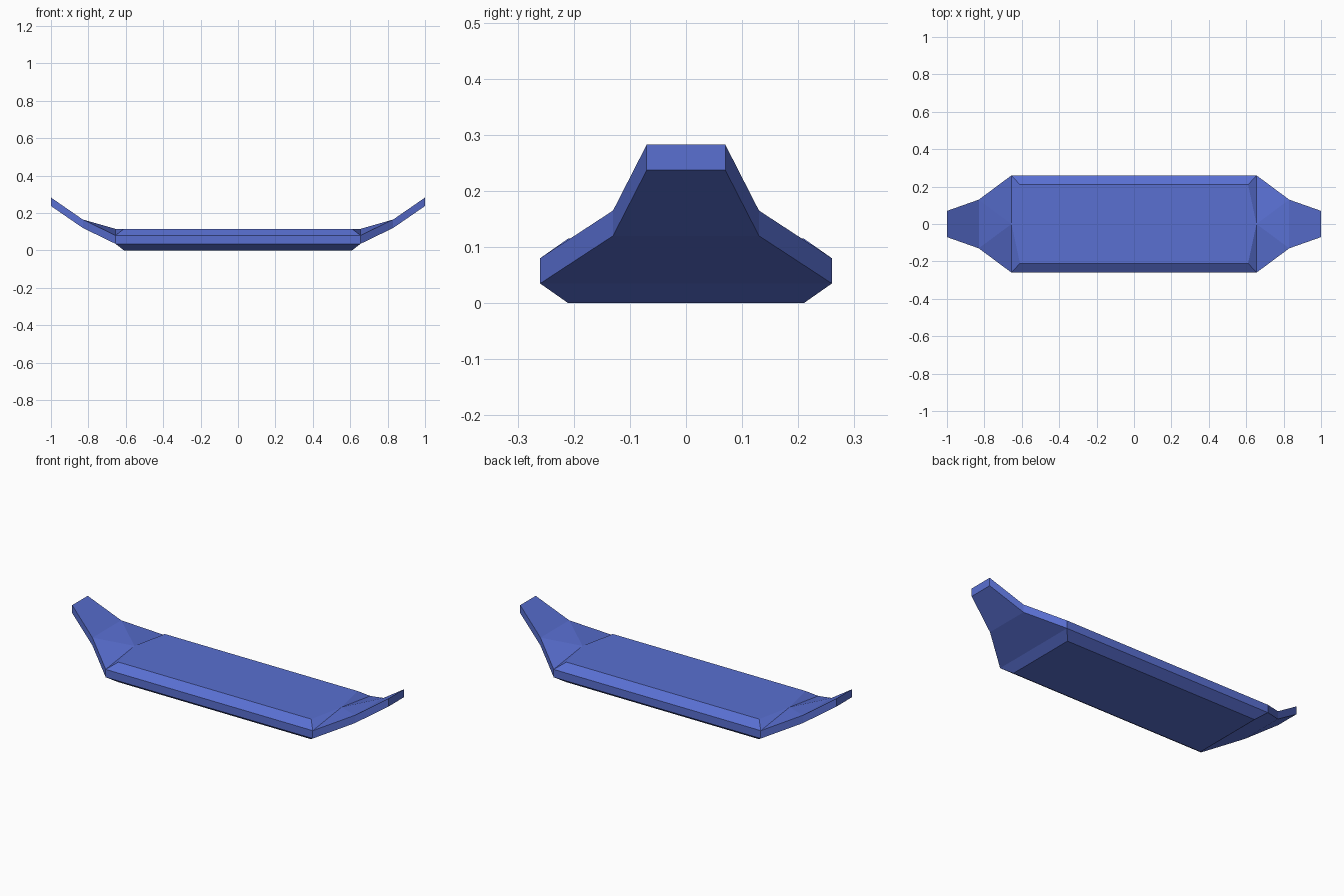
import bpy, bmesh

if "Cube" in bpy.data.objects:
    bpy.data.objects.remove(bpy.data.objects["Cube"])

# One flat blue for the whole board
blue = bpy.data.materials.new("blue")
blue.diffuse_color = (0.10, 0.16, 0.64, 1.0)
blue.use_nodes = True
blue.node_tree.nodes["Principled BSDF"].inputs["Base Color"].default_value = blue.diffuse_color

bm = bmesh.new()


def shell(panel, rim, ridge, mid, tip, up):
    """One quarter of the upper or lower skin; returns its rim vertices."""
    v = lambda x, y, z: bm.verts.new((x, y, z))
    a, b, c, d = v(0, 0, panel), v(.61, 0, panel), v(.61, .21, panel), v(0, .21, panel)
    e, f, g = v(0, .26, rim), v(.655, .26, rim), v(.655, 0, ridge)
    h, i = v(.83, 0, mid), v(.83, .13, mid)
    j, k = v(1, 0, tip), v(1, .07, tip)
    faces = [(a, b, c, d),             # flat panel
             (d, c, f, e),             # long chamfer
             (b, g, c), (g, f, c),     # end chamfer
             (g, i, f), (g, h, i),     # wing root
             (h, j, k, i)]             # wing tip
    for q in faces:
        bm.faces.new(q if up else q[::-1])
    return [e, f, i, k, j]


upper = shell(.115, .08, .115, .165, .2825, True)
lower = shell(0, .035, .035, .12, .237, False)

# Upright edge band joining the skins
for n in range(4):
    bm.faces.new((upper[n], upper[n + 1], lower[n + 1], lower[n]))
bmesh.ops.recalc_face_normals(bm, faces=bm.faces)

# Quarter must face outward: the panel centre looks up
bm.faces.ensure_lookup_table()
if bm.faces[0].normal.z < 0:
    bmesh.ops.reverse_faces(bm, faces=bm.faces)

mesh = bpy.data.meshes.new("upswept_board")
bm.to_mesh(mesh)
bm.free()
mesh.materials.append(blue)
board = bpy.data.objects.new("upswept_board", mesh)
bpy.context.collection.objects.link(board)

# Mirror the quarter to both ends and both sides
m = board.modifiers.new("mirror", 'MIRROR')
m.use_axis = (True, True, False)
m.merge_threshold = 0.0005

bpy.context.view_layer.objects.active = board
board.select_set(True)
bpy.ops.object.modifier_apply(modifier=m.name)
